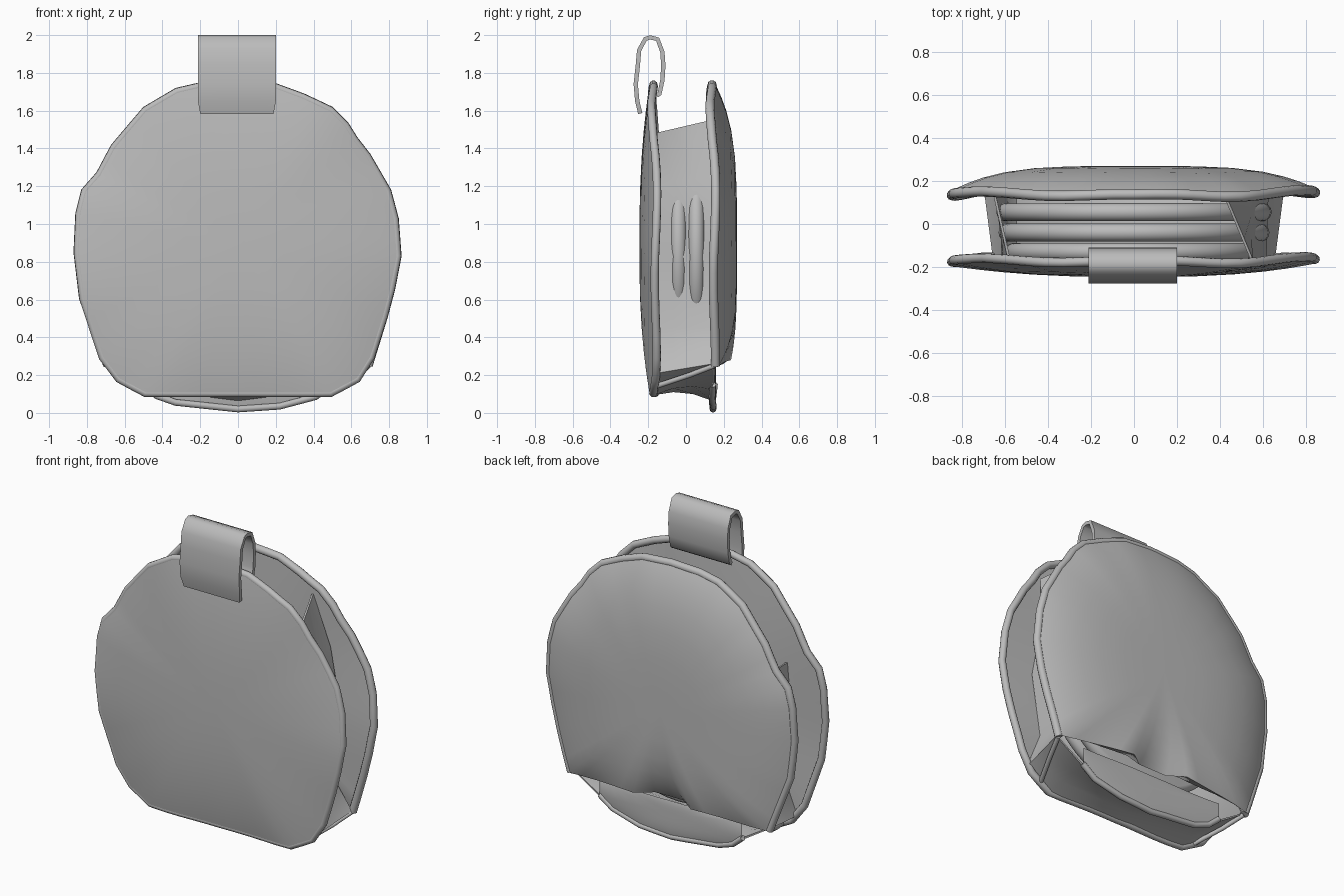
import bpy, bmesh, math
from mathutils import Vector

cube = bpy.data.objects.get("Cube")
if cube:
    bpy.data.objects.remove(cube, do_unlink=True)

fabric = bpy.data.materials.new("grey_fabric")
fabric.use_nodes = True
GREY = (0.5, 0.5, 0.5, 1)
fabric.diffuse_color = GREY
fabric.node_tree.nodes["Principled BSDF"].inputs["Base Color"].default_value = GREY


def activate(ob):
    bpy.ops.object.select_all(action='DESELECT')
    ob.select_set(True)
    bpy.context.view_layer.objects.active = ob


def finish(bm, name, angle=50, thickness=0):
    """Turn a bmesh into a smooth-shaded object, optionally thickened."""
    bmesh.ops.recalc_face_normals(bm, faces=bm.faces)
    me = bpy.data.meshes.new(name)
    bm.to_mesh(me)
    bm.free()
    me.materials.append(fabric)
    ob = bpy.data.objects.new(name, me)
    bpy.context.collection.objects.link(ob)
    activate(ob)
    if thickness:
        mod = ob.modifiers.new("thickness", 'SOLIDIFY')
        mod.thickness = thickness
        mod.offset = 0
        bpy.ops.object.modifier_apply(modifier=mod.name)
    bpy.ops.object.shade_smooth_by_angle(angle=math.radians(angle))


def resample(pts, step=0.1):
    """Split the long sides of a closed outline."""
    out = []
    for a, b in zip(pts, pts[1:] + pts[:1]):
        a, b = Vector(a), Vector(b)
        n = max(1, round((b - a).length / step))
        out += [a.lerp(b, i / n) for i in range(n)]
    return out


def wave(p):
    """Gentle ripple of a fabric edge."""
    return 0.012 * math.sin(9 * p.x + 1) * min(1, abs(p.x) * 1.5) + 0.006 * math.sin(7 * p.y)


def pillow(name, outline, centre, y, depth, power, back=0.0, bulge=lambda p: 0):
    """Padded panel: a domed outer side and a nearly flat inner side."""
    c = Vector(centre)
    n = len(outline)
    bm = bmesh.new()

    def ring(s, dome, lift):
        verts = []
        for p in outline:
            q = c.lerp(p, s)
            off = dome + bulge(p) * lift
            verts.append(bm.verts.new((q.x, y + off + wave(p) * s ** 4, q.y)))
        return verts

    outer = [ring(s, depth * (1 - s ** power), s ** power)
             for s in (1, 0.97, 0.92, 0.84, 0.72, 0.55, 0.35, 0.15)]
    inner = [ring(s, -back * (1 - s * s), 0) for s in (0.95, 0.5)]
    for rings, off in ((outer, depth), ([outer[0]] + inner, -back)):
        for a, b in zip(rings, rings[1:]):
            for i in range(n):
                j = (i + 1) % n
                bm.faces.new((a[i], a[j], b[j], b[i]))
        tip = bm.verts.new((c.x, y + off, c.y))
        for i in range(n):
            bm.faces.new((rings[-1][i], rings[-1][(i + 1) % n], tip))
    finish(bm, name)


def tube(name, pts, radius, closed=False):
    cu = bpy.data.curves.new(name, 'CURVE')
    cu.dimensions = '3D'
    cu.bevel_depth = radius
    cu.bevel_resolution = 3
    cu.use_fill_caps = True
    sp = cu.splines.new('POLY')
    sp.points.add(len(pts) - 1)
    for sp_point, p in zip(sp.points, pts):
        sp_point.co = (*p, 1)
    sp.use_cyclic_u = closed
    cu.materials.append(fabric)
    ob = bpy.data.objects.new(name, cu)
    bpy.context.collection.objects.link(ob)
    activate(ob)
    bpy.ops.object.convert(target='MESH')
    bpy.ops.object.shade_smooth_by_angle(angle=math.radians(60))


def strip(name, rows, thickness):
    """Sheet lofted through rows of equal length."""
    bm = bmesh.new()
    grid = [[bm.verts.new(p) for p in row] for row in rows]
    for a, b in zip(grid, grid[1:]):
        for i in range(len(a) - 1):
            bm.faces.new((a[i], a[i + 1], b[i + 1], b[i]))
    finish(bm, name, 60, thickness)


# Round body outline from the right corner up and over to the left corner
ARCH = [(0.72, 0.28), (0.79, 0.5), (0.83, 0.65), (0.865, 0.83), (0.85, 1.03), (0.81, 1.18),
        (0.7, 1.37), (0.63, 1.46), (0.58, 1.54), (0.5, 1.62), (0.35, 1.69), (0.2, 1.745),
        (0, 1.76), (-0.2, 1.75), (-0.33, 1.72), (-0.5, 1.62), (-0.67, 1.42), (-0.75, 1.27),
        (-0.83, 1.18), (-0.86, 1.06), (-0.87, 0.85), (-0.84, 0.6), (-0.735, 0.28)]
CENTRE = Vector((0, 0.88))
arch = [CENTRE.lerp(Vector(p), 0.975) for p in ARCH]
base = [Vector(p) for p in ((-0.63, 0.18), (-0.49, 0.105), (0.49, 0.105), (0.63, 0.18))]

# Front panel flowing over its piped edge
front = resample(arch + base)
pillow("front_panel", front, CENTRE, -0.19, -0.057, 2.6, -0.025)
tube("front_piping", [(p.x, -0.17 + wave(p), p.y) for p in front], 0.022, True)


# Back panel, with a straight bottom edge that bows outward
def bottom_bow(p):
    return 0.08 * (1 - (p.x / 0.69) ** 2) if p.y < 0.28 else 0


back = resample([Vector((0.69, 0.25))] + arch[1:-1] + [Vector((-0.69, 0.25))])
for p in back:
    p.y += bottom_bow(p) * 0.4
pillow("back_panel", back, CENTRE, 0.158, 0.112, 4, 0.025, bottom_bow)
rim = [p for p in back if p.y > 0.3 or abs(p.x) > 0.68]
tube("back_piping", [(p.x, 0.14 + wave(p), p.y) for p in rim], 0.024)

# Lower flap under the back panel
flap = resample([(0.5, 0.25), (0.5, 0.15), (0.41, 0.085), (0.22, 0.035), (0, 0.02),
                 (-0.33, 0.055), (-0.43, 0.09), (-0.5, 0.15), (-0.5, 0.25)])
pillow("lower_flap", flap, (0, 0.17), 0.148, 0.012, 4, 0.02)
tube("lower_flap_hem", [(p.x, 0.142 + wave(p), p.y) for p in flap if p.y < 0.23], 0.018)

# Gusset between the panels, open at the top, spreading to the lower corners
front_edge = [(0.55, 1.48), (0.54, 1.2), (0.61, 0.83), (0.55, 0.45), (0.65, 0.21), (0.48, 0.1),
              (0, 0.1), (-0.48, 0.1), (-0.65, 0.21), (-0.55, 0.45), (-0.61, 0.83), (-0.58, 1.15)]
back_edge = [(0.42, 1.55), (0.54, 1.25), (0.62, 0.83), (0.55, 0.45), (0.69, 0.26), (0.48, 0.13),
             (0, 0.07), (-0.48, 0.13), (-0.69, 0.26), (-0.55, 0.45), (-0.62, 0.83), (-0.65, 1.2)]
rows = []
for t in (0, 0.33, 0.67, 1):
    sag = 0.03 * math.sin(math.pi * t)
    rows.append([(a[0] + (b[0] - a[0]) * t, -0.17 + 0.31 * t,
                  a[1] + (b[1] - a[1]) * t + (sag if a[1] < 0.2 else 0))
                 for a, b in zip(front_edge, back_edge)])
strip("gusset", rows, 0.012)
for side, label in ((1, "left"), (-1, "right")):
    tube(label + "_corner_seam", [(side * 0.56, -0.16, 0.14), (side * 0.64, 0.02, 0.2),
                                  (side * 0.69, 0.15, 0.25)], 0.014)

# Stacked padded discs inside
for k, (y, radius) in enumerate(((-0.13, 0.6), (-0.04, 0.63), (0.055, 0.64))):
    bm = bmesh.new()
    bmesh.ops.create_uvsphere(bm, u_segments=48, v_segments=16, radius=1)
    for v in bm.verts:
        # Pull the sphere into a flat disc with a rounded edge
        flat = Vector((v.co.x, v.co.y))
        r = flat.length
        x, z = flat * ((radius - 0.042 + 0.042 * r) / r if r > 0.15 else 0)
        v.co = (x, y + 0.042 * v.co.z, z + 0.85)
    finish(bm, "inner_disc_%d" % (k + 1))

# Hanging loop at the top
LOOP = [(-0.242, 1.585), (-0.258, 1.65), (-0.266, 1.74), (-0.255, 1.84), (-0.248, 1.92),
        (-0.215, 1.98), (-0.19, 1.988), (-0.15, 1.978), (-0.125, 1.91), (-0.12, 1.84),
        (-0.125, 1.76), (-0.14, 1.69), (-0.155, 1.68)]
strip("hanging_loop", [[(x * (0.94 if z < 1.62 else 1), y, z) for y, z in LOOP]
                       for x in (-0.212, -0.1, 0, 0.1, 0.2)], 0.023)
